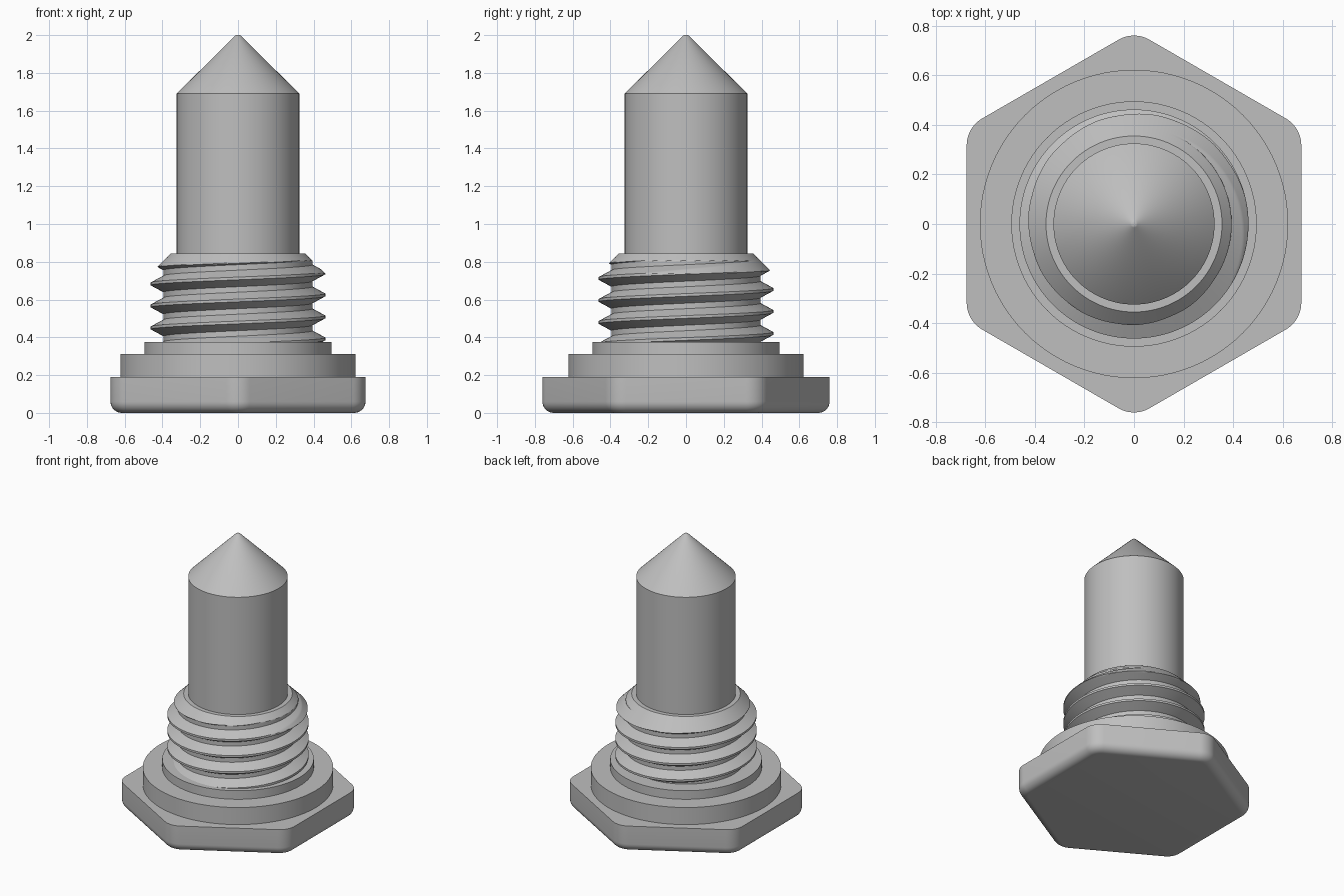
import bpy, bmesh
from math import sin, cos, pi, radians, floor

cube = bpy.data.objects.get("Cube")
if cube:
    bpy.data.objects.remove(cube)

steel = bpy.data.materials.new("grey_steel")
steel.use_nodes = True
grey = (0.52, 0.52, 0.52, 1)
steel.diffuse_color = grey
steel.node_tree.nodes["Principled BSDF"].inputs["Base Color"].default_value = grey


def finish(name, bm):
    """Weld, cap and shade a bmesh, then add it to the scene."""
    bmesh.ops.remove_doubles(bm, verts=bm.verts, dist=1e-5)
    bmesh.ops.holes_fill(bm, edges=[e for e in bm.edges if e.is_boundary], sides=0)
    bmesh.ops.recalc_face_normals(bm, faces=bm.faces)
    mesh = bpy.data.meshes.new(name)
    bm.to_mesh(mesh)
    bm.free()
    mesh.materials.append(steel)
    obj = bpy.data.objects.new(name, mesh)
    bpy.context.collection.objects.link(obj)
    bpy.ops.object.select_all(action='DESELECT')
    obj.select_set(True)
    bpy.context.view_layer.objects.active = obj
    bpy.ops.object.shade_smooth_by_angle(angle=radians(25))


def loft(name, rings, closed=True):
    """Skin a list of equal-length rings of points."""
    bm = bmesh.new()
    rows = [[bm.verts.new(p) for p in ring] for ring in rings]
    n = len(rows[0])
    for low, high in zip(rows, rows[1:]):
        for i in range(n if closed else n - 1):
            j = (i + 1) % n
            bm.faces.new((low[i], low[j], high[j], high[i]))
    finish(name, bm)


def lathe(name, profile, n=96):
    loft(name, [[(r * cos(2 * pi * i / n), r * sin(2 * pi * i / n), z)
                 for i in range(n)] for r, z in profile])


# Hexagonal head with rounded corners and a filleted lower rim
def hex_ring(radius, z, steps=10):
    centre = 0.55 / cos(pi / 6)
    ring = []
    for k in range(6):
        mid = pi / 2 + k * pi / 3
        for s in range(steps + 1):
            a = mid + (s / steps - 0.5) * pi / 3
            ring.append((centre * cos(mid) + radius * cos(a),
                         centre * sin(mid) + radius * sin(a), z))
    return ring


FILLET = 0.06
head = [hex_ring(0.125 - FILLET * (1 - sin(t)), FILLET * (1 - cos(t)))
        for t in (pi / 2 * i / 8 for i in range(9))]
loft("hex_head", head + [hex_ring(0.125, 0.19)])

# Stepped flange and collar
lathe("flange", [(0.622, 0.19), (0.622, 0.313)])
lathe("collar", [(0.495, 0.313), (0.495, 0.375)])

# Helical thread, trimmed by a chamfer at the upper end
PITCH, CREST, ROOT = 0.1165, 0.462, 0.394
BOTTOM, TOP, CREST_Z = 0.375, 0.845, 0.741


def thread_radius(z, turn):
    phase = (z - CREST_Z) / PITCH - turn
    d = abs(phase - floor(phase + 0.5))
    slope = min(1, max(0, (d - 1 / 16) / (3 / 8 - 1 / 16)))
    return min(CREST + (ROOT - CREST) * slope, 0.355 + TOP - z)


STEPS, SEGMENTS = 32, 128
first = floor((BOTTOM - CREST_Z) / PITCH - 1) * STEPS
last = floor((TOP - CREST_Z) / PITCH + 1) * STEPS
thread = []
for k in range(first, last + 1):
    row = []
    for i in range(SEGMENTS + 1):
        turn = i / SEGMENTS
        z = min(TOP, max(BOTTOM, CREST_Z + PITCH * (k / STEPS + turn)))
        r = thread_radius(z, turn)
        row.append((r * cos(2 * pi * turn), r * sin(2 * pi * turn), z))
    thread.append(row)
loft("threaded_section", thread, closed=False)

# Plain shaft with a conical point
lathe("pointed_shaft", [(0.325, 0.845), (0.325, 1.69), (0.015, 1.997), (0.008, 2.0)])
